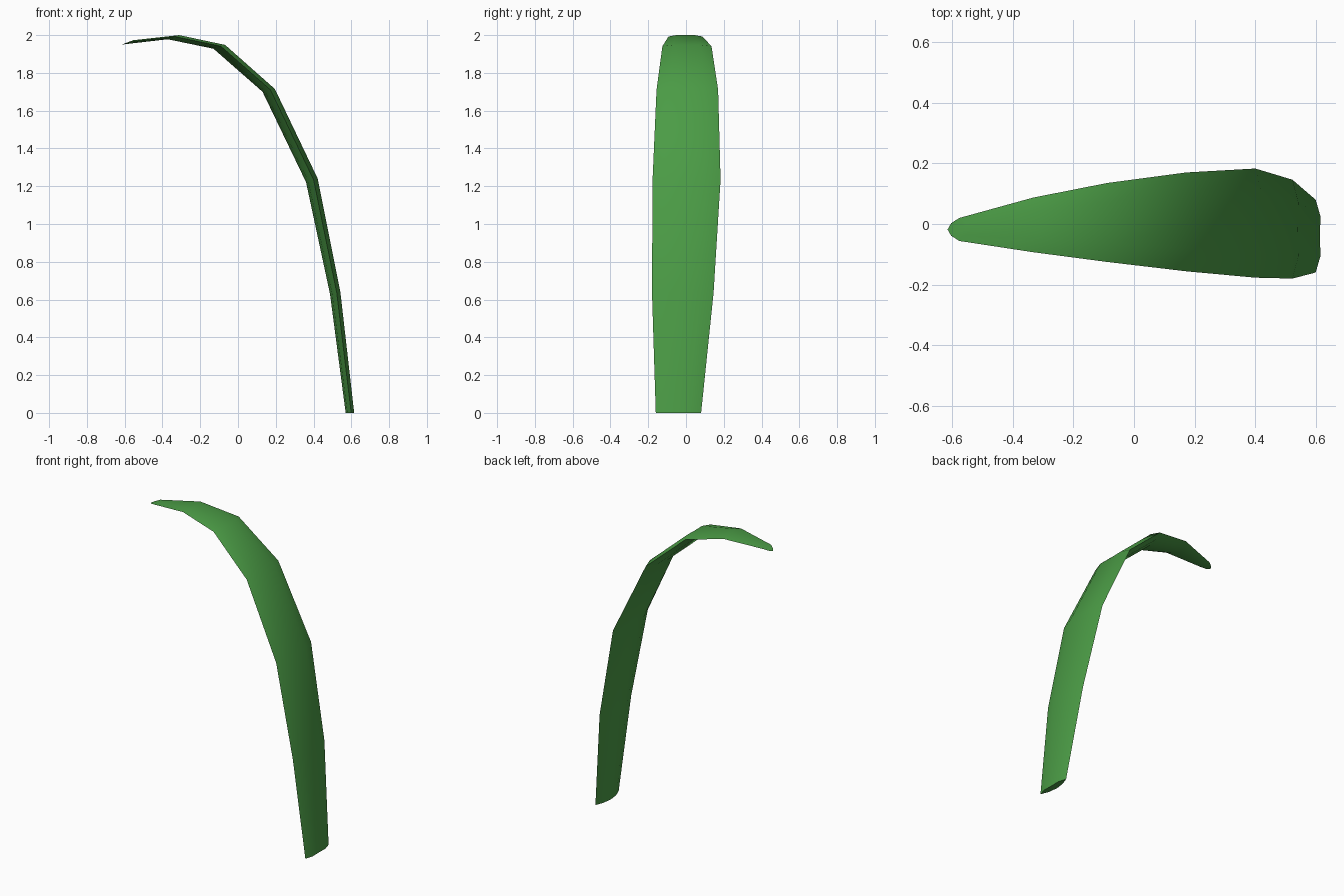
import bpy, bmesh, math

if "Cube" in bpy.data.objects:
    bpy.data.objects.remove(bpy.data.objects["Cube"])

# Stations: inner x, inner z, outer x, outer z, centre y, half width
STATIONS = [
    (0.57, 0.00, 0.615, 0.00, -0.04, 0.12),
    (0.487, 0.63, 0.542, 0.64, -0.017, 0.163),
    (0.36, 1.222, 0.422, 1.24, 0.003, 0.18),
    (0.13, 1.70, 0.195, 1.715, 0.007, 0.163),
    (-0.13, 1.928, -0.068, 1.948, 0.005, 0.13),
    (-0.372, 1.978, -0.312, 2.00, -0.003, 0.09),
    (-0.615, 1.95, -0.555, 1.973, -0.018, 0.038),
]
# Lens cross-section: (sideways, inner-to-outer)
HALF = [(0.55, 0.2), (1.0, 0.65), (0.55, 1.0)]
SECTION = [(0, 0)] + HALF + [(0, 0.97)] + [(-s, u) for s, u in reversed(HALF)]

# Leaf blade lofted through the stations
bm = bmesh.new()
rings = []
for x0, z0, x1, z1, cy, w in STATIONS:
    rings.append([bm.verts.new((x0 + (x1 - x0) * u, cy + s * w, z0 + (z1 - z0) * u))
                  for s, u in SECTION])
n = len(SECTION)
for a, b in zip(rings, rings[1:]):
    for i in range(n):
        j = (i + 1) % n
        bm.faces.new((a[i], a[j], b[j], b[i]))

# Base and tip caps
bm.faces.new(rings[0])
bm.faces.new(rings[-1])
bmesh.ops.recalc_face_normals(bm, faces=bm.faces)

mesh = bpy.data.meshes.new("leaf_blade")
bm.to_mesh(mesh)
bm.free()
leaf = bpy.data.objects.new("leaf_blade", mesh)
bpy.context.collection.objects.link(leaf)

# Green leaf colour
green = bpy.data.materials.new("leaf_green")
green.diffuse_color = (0.07, 0.33, 0.06, 1)
green.use_nodes = True
green.node_tree.nodes["Principled BSDF"].inputs["Base Color"].default_value = green.diffuse_color
mesh.materials.append(green)

bpy.context.view_layer.objects.active = leaf
leaf.select_set(True)
bpy.ops.object.shade_smooth_by_angle(angle=math.radians(50))
